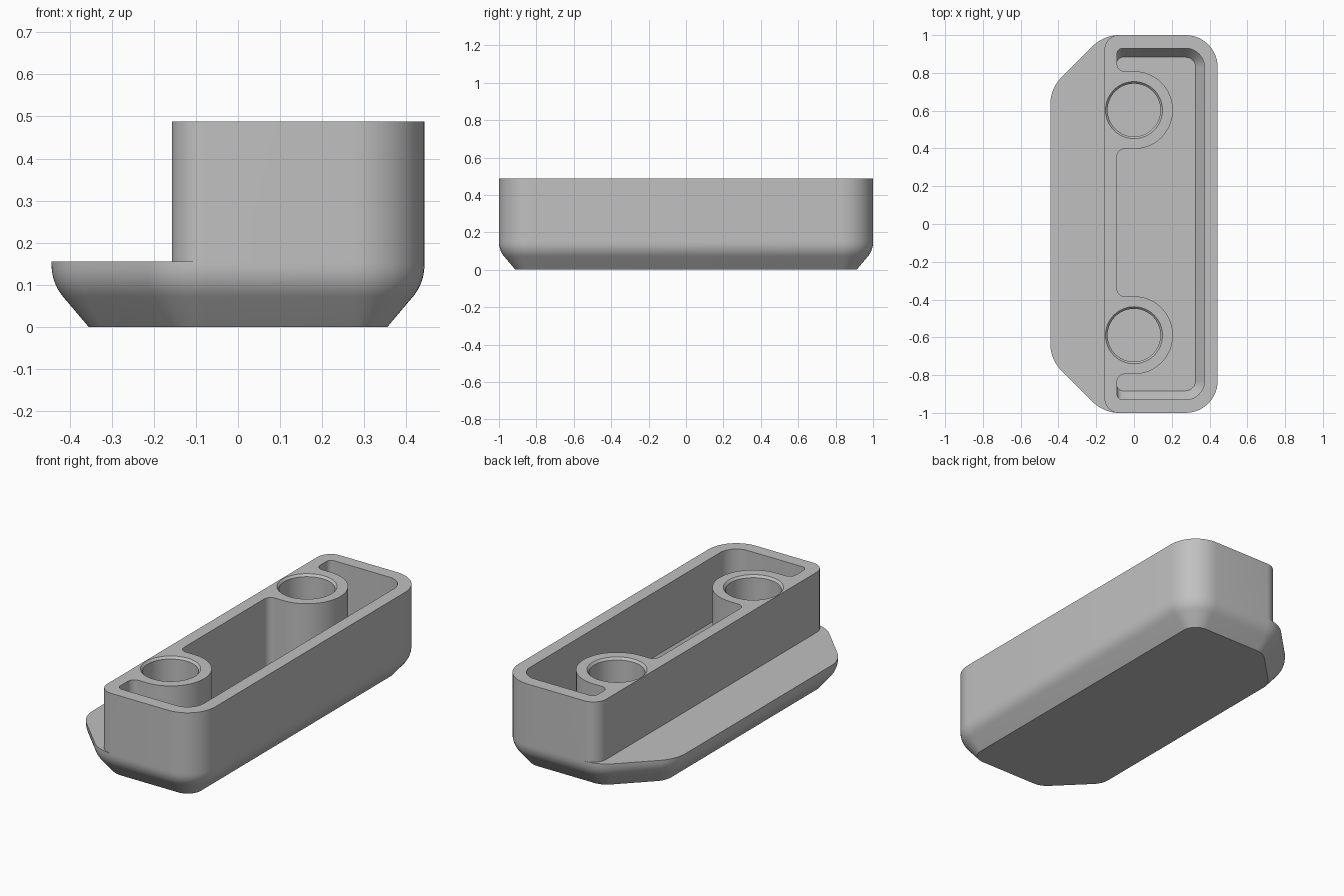
import bpy
import bmesh
import math
from mathutils import Vector

START = bpy.data.objects.get("Cube")
if START:
    bpy.data.objects.remove(START, do_unlink=True)

HALF_W, HALF_L, HEIGHT = 0.443, 1.0, 0.488
LEDGE, FLOOR, WALL = 0.155, 0.07, 0.07
POSTS = (0.603, -0.589)
POST_R, HOLE_R = 0.206, 0.14

grey = bpy.data.materials.new("plain grey")
grey.use_nodes = True
grey.diffuse_color = (0.53, 0.53, 0.53, 1)
grey.node_tree.nodes["Principled BSDF"].inputs["Base Color"].default_value = grey.diffuse_color


def rounded(corners, steps=12):
    """Round each (x, y, radius) corner of a polygon with a tangent arc."""
    path = []
    for i, (x, y, r) in enumerate(corners):
        p = Vector((x, y))
        a = (Vector(corners[i - 1][:2]) - p).normalized()
        b = (Vector(corners[(i + 1) % len(corners)][:2]) - p).normalized()
        half = a.angle(b) / 2
        centre = p + (a + b).normalized() * (r / math.sin(half))
        start = p + a * (r / math.tan(half)) - centre
        sweep = math.pi - 2 * half
        if a.x * b.y - a.y * b.x > 0:
            sweep = -sweep
        for k in range(steps + 1):
            t = sweep * k / steps
            c, s = math.cos(t), math.sin(t)
            path.append(centre + Vector((start.x * c - start.y * s, start.x * s + start.y * c)))
    return path


def loft(name, sections):
    """Skin matching outlines stacked at the given heights and cap both ends."""
    bm = bmesh.new()
    rings = [[bm.verts.new((p.x, p.y, z)) for p in path] for z, path in sections]
    n = len(rings[0])
    for low, high in zip(rings, rings[1:]):
        for i in range(n):
            j = (i + 1) % n
            bm.faces.new((low[i], low[j], high[j], high[i]))
    bm.faces.new(rings[0])
    bm.faces.new(rings[-1])
    bmesh.ops.remove_doubles(bm, verts=bm.verts, dist=1e-5)
    bmesh.ops.recalc_face_normals(bm, faces=bm.faces)
    mesh = bpy.data.meshes.new(name)
    bm.to_mesh(mesh)
    bm.free()
    mesh.materials.append(grey)
    obj = bpy.data.objects.new(name, mesh)
    bpy.context.collection.objects.link(obj)
    return obj


def combine(target, tool, operation):
    tool.hide_render = True
    mod = target.modifiers.new(operation.lower(), "BOOLEAN")
    mod.operation, mod.solver, mod.object = operation, "EXACT", tool
    bpy.context.view_layer.objects.active = target
    bpy.ops.object.modifier_apply(modifier=mod.name)
    bpy.data.objects.remove(tool, do_unlink=True)


def base_plan(d):
    """Base outline with two cut corners, moved inward by d."""
    w, l, c = HALF_W - d, HALF_L - d, 1.16 - d * math.sqrt(2)
    r, rc = 0.17 - d, 0.2 - d
    return rounded([(w, -l, r), (w, l, r), (l - c, l, rc), (-w, c - w, rc),
                    (-w, w - c, rc), (l - c, -l, rc)])


def cavity_plan(d):
    """Pocket outline that runs round both posts; outer sides move in by d."""
    x, y, left = HALF_W - WALL - d, HALF_L - WALL - d, -0.09
    pts = [(x, -y, 0.1 - d), (x, y, 0.1 - d), (left, y, 0.03)]
    for cy in POSTS:
        top, low = cy + POST_R, cy - POST_R
        pts += [(left, top, 0.04), (POST_R, top, POST_R - 1e-4),
                (POST_R, low, POST_R - 1e-4), (left, low, 0.04)]
    return rounded(pts + [(left, -y, 0.03)])


def circle(cy, r, n=64):
    return [Vector((r * math.cos(math.tau * i / n), cy + r * math.sin(math.tau * i / n)))
            for i in range(n)]


# Base: sloped underside easing into upright sides
sections = [(0, base_plan(0.088))]
low, knee, high = Vector((0.027, 0.072)), Vector((0, 0.105)), Vector((0, 0.147))
for k in range(9):
    t = k / 8
    p = low * (1 - t) ** 2 + knee * 2 * t * (1 - t) + high * t * t
    sections.append((p.y, base_plan(p.x)))
sections.append((LEDGE, base_plan(0)))
body = loft("holder_body", sections)

# Upper block
block = rounded([(HALF_W, -HALF_L, 0.17), (HALF_W, HALF_L, 0.17),
                 (-0.157, HALF_L, 0.08), (-0.157, -HALF_L, 0.08)])
combine(body, loft("upper_block", [(LEDGE, block), (HEIGHT, block)]), "UNION")

# Pocket around the posts
pocket = [(FLOOR, cavity_plan(0.047)), (0.131, cavity_plan(0)), (HEIGHT + 0.1, cavity_plan(0))]
combine(body, loft("pocket_cutter", pocket), "DIFFERENCE")

# Round holes with a small chamfer at the mouth
for cy in POSTS:
    hole = [(FLOOR, circle(cy, HOLE_R)), (HEIGHT - 0.012, circle(cy, HOLE_R)),
            (HEIGHT, circle(cy, HOLE_R + 0.011)), (HEIGHT + 0.1, circle(cy, HOLE_R + 0.011))]
    combine(body, loft("hole_cutter", hole), "DIFFERENCE")

# Smooth rounds, keep crisp edges
bpy.ops.object.select_all(action="DESELECT")
body.select_set(True)
bpy.context.view_layer.objects.active = body
bpy.ops.object.shade_smooth_by_angle(angle=math.radians(30))
